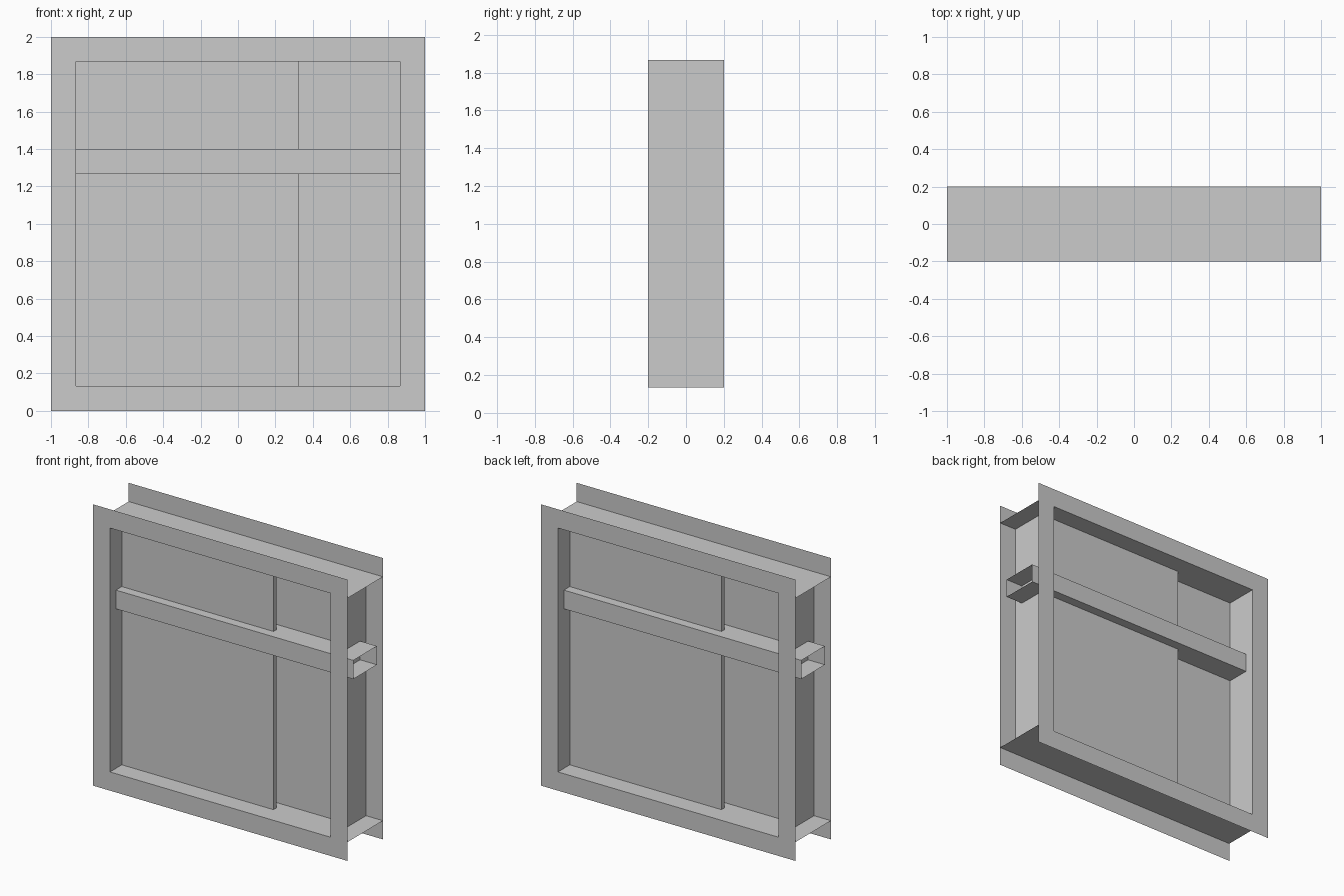
import bpy, bmesh

if "Cube" in bpy.data.objects:
    bpy.data.objects.remove(bpy.data.objects["Cube"])

# Key dimensions
H = 1.0          # half width
T = 0.133        # trim width
IN = H - T       # half opening
D = 0.2          # half depth
Z0, Z1 = T, 2 - T


def finish(name, bm):
    bmesh.ops.remove_doubles(bm, verts=bm.verts, dist=1e-5)
    bmesh.ops.recalc_face_normals(bm, faces=bm.faces)
    me = bpy.data.meshes.new(name)
    bm.to_mesh(me)
    bm.free()
    ob = bpy.data.objects.new(name, me)
    bpy.context.collection.objects.link(ob)
    return ob


def sheet(bm, *pts):
    return bm.faces.new([bm.verts.new(p) for p in pts])


def box(name, x0, x1, y0, y1, z0, z1, open_ends=False):
    bm = bmesh.new()
    bmesh.ops.create_cube(bm, size=1)
    for v in bm.verts:
        v.co = (x1 if v.co.x > 0 else x0, y1 if v.co.y > 0 else y0, z1 if v.co.z > 0 else z0)
    if open_ends:
        bm.normal_update()
        ends = [f for f in bm.faces if abs(f.normal.x) > 0.9]
        bmesh.ops.delete(bm, geom=ends, context='FACES_ONLY')
    return finish(name, bm)


# Flat trim rings on the front and back
for name, y in (("front_trim", -D), ("back_trim", D)):
    bm = bmesh.new()
    outer = [(-H, 0), (H, 0), (H, 2), (-H, 2)]
    inner = [(-IN, Z0), (IN, Z0), (IN, Z1), (-IN, Z1)]
    for i in range(4):
        j = (i + 1) % 4
        sheet(bm, *[(x, y, z) for x, z in (outer[i], outer[j], inner[j], inner[i])])
    finish(name, bm)

# Sill and head sheets run the full width
for name, z in (("sill", Z0), ("head", Z1)):
    bm = bmesh.new()
    sheet(bm, (-H, -D, z), (H, -D, z), (H, D, z), (-H, D, z))
    finish(name, bm)

# Side jamb sheets
for name, x in (("left_jamb", -IN), ("right_jamb", IN)):
    bm = bmesh.new()
    sheet(bm, (x, -D, Z0), (x, D, Z0), (x, D, Z1), (x, -D, Z1))
    finish(name, bm)

# Hollow crossbar, open at both ends
box("crossbar", -H, H, -T, T, 1.267, 1.4, open_ends=True)

# Two overlapping sliding panels
box("front_panel", -IN, 0.326, -0.067, -0.033, Z0, Z1)
box("back_panel", -0.326, IN, 0.033, 0.067, Z0, Z1)
